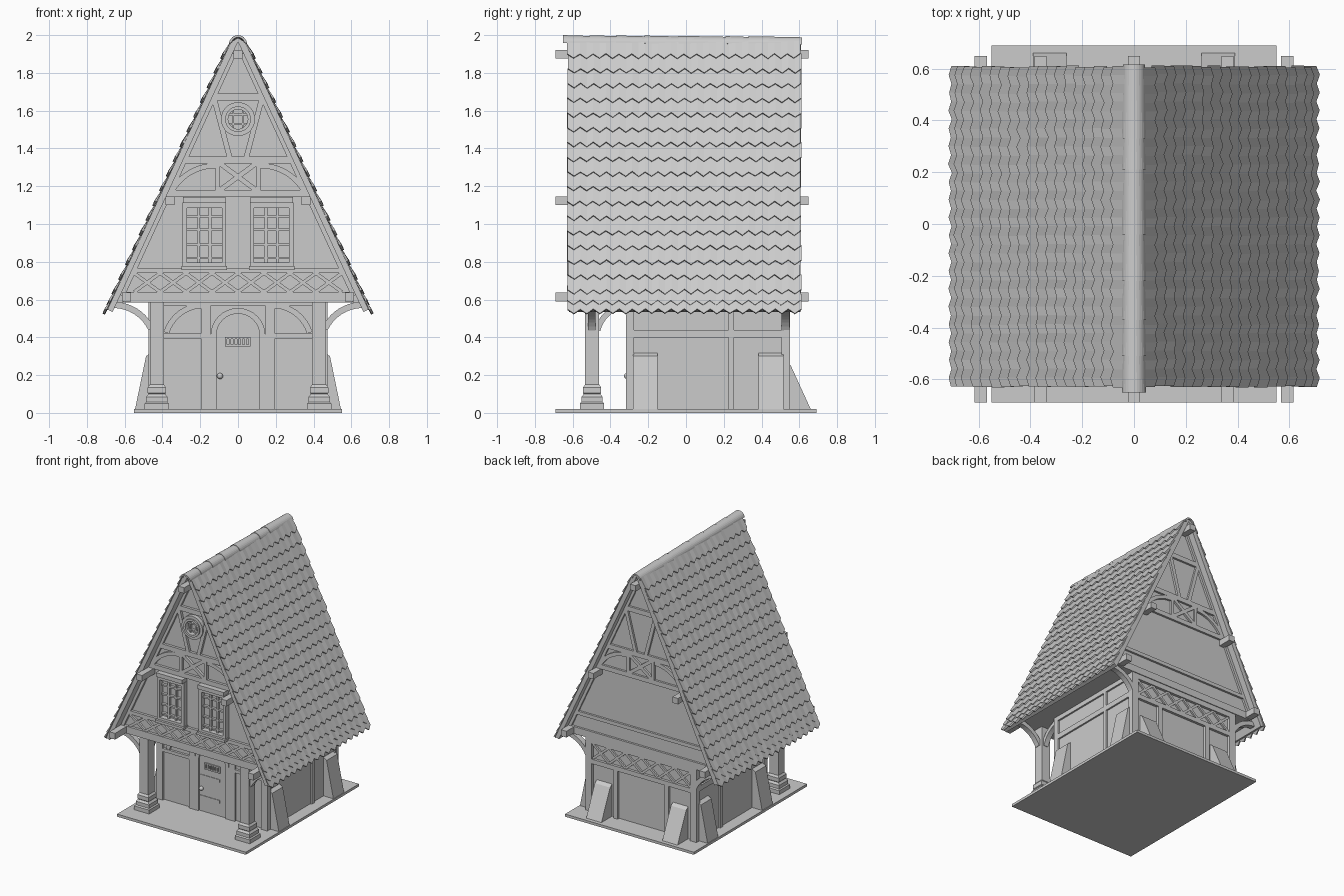
import bpy, bmesh, math, random

if "Cube" in bpy.data.objects:
    bpy.data.objects.remove(bpy.data.objects["Cube"])
random.seed(4)


def finish(name, bm):
    bmesh.ops.recalc_face_normals(bm, faces=bm.faces)
    me = bpy.data.meshes.new(name)
    bm.to_mesh(me)
    bm.free()
    ob = bpy.data.objects.new(name, me)
    bpy.context.collection.objects.link(ob)
    return ob


def prism(name, polys, axis, a, b):
    """Extrude 2D outlines from a to b; outlines are (x,z) for axis y, (y,z) for x, (x,y) for z."""
    put = {'y': lambda u, v, t: (u, t, v), 'x': lambda u, v, t: (t, u, v), 'z': lambda u, v, t: (u, v, t)}[axis]
    bm = bmesh.new()
    for pts in polys:
        va = [bm.verts.new(put(u, v, a)) for u, v in pts]
        vb = [bm.verts.new(put(u, v, b)) for u, v in pts]
        bm.faces.new(va)
        bm.faces.new(vb)
        for i in range(len(pts)):
            j = (i + 1) % len(pts)
            bm.faces.new((va[i], va[j], vb[j], vb[i]))
    return finish(name, bm)


def rect(u0, u1, v0, v1):
    return [(u0, v0), (u1, v0), (u1, v1), (u0, v1)]


def bar(p, q, w):
    dx, dy = q[0] - p[0], q[1] - p[1]
    k = w / 2 / math.hypot(dx, dy)
    n = (-dy * k, dx * k)
    return [(p[0] + n[0], p[1] + n[1]), (q[0] + n[0], q[1] + n[1]),
            (q[0] - n[0], q[1] - n[1]), (p[0] - n[0], p[1] - n[1])]


def arc(c, r0, r1, a0, a1, n=10):
    ang = [math.radians(a0 + (a1 - a0) * i / n) for i in range(n + 1)]
    return ([(c[0] + r1 * math.cos(t), c[1] + r1 * math.sin(t)) for t in ang] +
            [(c[0] + r0 * math.cos(t), c[1] + r0 * math.sin(t)) for t in reversed(ang)])


def flip(polys):
    return polys + [[(-u, v) for u, v in p] for p in polys]


def lattice(u0, u1, v0, v1, n, w=0.018):
    s = (u1 - u0) / n
    out = []
    for i in range(n):
        a, b = u0 + i * s, u0 + (i + 1) * s
        out += [bar((a, v0), (b, v1), w), bar((a, v1), (b, v0), w)]
    return out


# Base plate, ground floor walls and upper gable body
prism("base_plate", [rect(-.55, .55, -.69, .69)], 'z', 0, .02)
prism("ground_floor_walls", [rect(-.46, .46, -.30, .53)], 'z', .02, .59)
prism("upper_gable_body", [[(-.641, .585), (.641, .585), (0, 1.97)]], 'y', -.53, .54)

# Roof boards under the tiles
DX, DZ = .419, -.908


def slope(s, n):
    return (s * DX - n * DZ, 2.045 + s * DZ + n * DX)


for side, sg in (("right", 1), ("left", -1)):
    pts = [(0, 1.985), slope(.09, 0), slope(1.65, 0), slope(1.65, -.03), (0, 1.965)]
    prism("roof_boards_" + side, [[(u * sg, v) for u, v in pts]], 'y', -.62, .605)
    # Overlapping tile rows with a zigzag lower edge
    bm = bmesh.new()
    teeth = 18
    for s0 in [.177 + .0859 * r for r in range(17)] + [1.615, 1.665]:
        y0, y1 = -.628 + random.uniform(-.003, .003), .61 + random.uniform(-.006, .003)
        prev = None
        for i in range(teeth * 2 + 1):
            y = y0 + (y1 - y0) * i / (teeth * 2)
            low = s0 + (.013 if i % 2 else -.013) + random.uniform(-.002, .002)
            n = .014 + random.uniform(-.002, .002)
            cur = []
            for s, h in ((max(s0 - .105, .085), .002), (low, n), (low, n - .012)):
                u, v = slope(s, h)
                cur.append(bm.verts.new((u * sg, y, v)))
            if prev:
                for k in range(3):
                    m = (k + 1) % 3
                    bm.faces.new((prev[k], prev[m], cur[m], cur[k]))
            else:
                bm.faces.new(cur)
            prev = cur
        bm.faces.new(prev)
    finish("roof_tiles_" + side, bm)

# Ridge caps: tapered half-round tiles lapping each other
ys = [-.65, -.50, -.36, -.21, -.03, .22, .34, .615]
bm = bmesh.new()
for i in range(len(ys) - 1):
    rings = []
    for y, r in ((ys[i] - .01 * (i > 0), .047), (ys[i + 1], .043)):
        zc = 1.953 - .006 * (y + .65)
        rings.append([bm.verts.new((u, y, zc + v)) for u, v in arc((0, 0), r - .012, r, 8, 172, 12)])
    for j in range(len(rings[0])):
        k = (j + 1) % len(rings[0])
        bm.faces.new((rings[0][j], rings[0][k], rings[1][k], rings[1][j]))
    bm.faces.new(rings[0])
    bm.faces.new(rings[1])
finish("ridge_caps", bm)

# Purlins whose ends stick out of both gables
prism("purlins", [rect(-.024, .024, 1.875, 1.92)] +
      flip([rect(.337, .385, 1.1, 1.146), rect(.567, .615, .59, .638)]), 'y', -.69, .648)

# Gable timbers shared by front and back
frame = [rect(-.61, .61, .585, .64), rect(-.55, .55, .74, .768), rect(-.365, .365, 1.145, 1.18),
         rect(-.285, .285, 1.32, 1.357), rect(-.132, .132, 1.655, 1.692)]
frame += flip([bar((.613, .62), (.022, 1.9), .024), bar((.125, 1.66), (.045, 1.355), .028),
               arc((.12, 1.045), .25, .278, 30, 90), rect(.095, .118, 1.18, 1.32)])
frame += lattice(-.095, .095, 1.18, 1.32, 1, .026)
prism("front_gable_timbers", frame, 'y', -.55, -.525)
prism("back_gable_timbers", frame, 'y', .535, .556)
prism("front_frieze_lattice", lattice(-.55, .55, .64, .74, 8), 'y', -.545, -.525)

# Casement windows
for side, cx in (("left", -.178), ("right", .178)):
    out = [rect(cx - .115, cx - .092, .775, 1.115), rect(cx + .092, cx + .115, .775, 1.115),
           rect(cx - .095, cx + .095, 1.085, 1.115), rect(cx - .095, cx + .095, .775, .795)]
    prism("window_frame_" + side, out, 'y', -.57, -.525)
    prism("window_header_and_sill_" + side, [rect(cx - .112, cx + .112, 1.112, 1.143),
          rect(cx - .12, cx + .12, .757, .777)], 'y', -.588, -.525)
    bars = [rect(cx + d - .007, cx + d + .007, .79, 1.09) for d in (-.03, .03)]
    bars += [rect(cx - .095, cx + .095, z - .006, z + .006) for z in (.82, .89, .97, 1.04)]
    prism("window_bars_" + side, bars, 'y', -.55, -.525)

# Round attic window
c = (0, 1.555)
prism("round_window_outer_ring", [arc(c, .066, .09, 0, 180, 14), arc(c, .066, .09, 180, 360, 14)], 'y', -.56, -.525)
prism("round_window_inner_ring", [arc(c, .052, .068, 0, 180, 14), arc(c, .052, .068, 180, 360, 14)], 'y', -.57, -.525)
cross = [rect(d - .005, d + .005, 1.505, 1.605) for d in (-.025, .025)]
cross += [rect(-.05, .05, z - .005, z + .005) for z in (1.53, 1.58)]
prism("round_window_bars", cross, 'y', -.55, -.525)

# Porch posts on stepped plinths
for side, sg in (("right", 1), ("left", -1)):
    bm = bmesh.new()
    x, y = .43 * sg, -.497
    loops = []
    for h, z in ((.064, .02), (.064, .05), (.056, .058), (.056, .085), (.044, .1), (.048, .105),
                 (.048, .135), (.037, .15), (.037, .59)):
        loops.append([bm.verts.new((x + a * h, y + b * h, z)) for a, b in ((-1, -1), (1, -1), (1, 1), (-1, 1))])
    for lo, hi in zip(loops, loops[1:]):
        for j in range(4):
            bm.faces.new((lo[j], lo[j - 1], hi[j - 1], hi[j]))
    bm.faces.new(loops[0])
    bm.faces.new(loops[-1])
    finish("porch_post_" + side, bm)
    # Brace from post back to the house
    prism("porch_brace_" + side, [arc((-.29, .39), .17, .20, 90, 165)], 'x', x - .02, x + .02)

# Eave brackets
eave = flip([arc((.66, .35), .205, .238, 88, 155)])
prism("front_eave_brackets", eave, 'y', -.52, -.48)
prism("back_eave_brackets", eave, 'y', .505, .548)

# Ground floor timbers: front, back and sides
prism("front_wall_timbers", flip([rect(.145, .195, .02, .585), rect(.42, .47, .02, .585), rect(.19, .42, .395, .42),
      arc((.18, .36), .195, .225, 18, 90)]) + [rect(-.46, .46, .565, .59)], 'y', -.318, -.29)
prism("back_wall_timbers", [rect(-.46, .46, .39, .425), rect(-.46, .46, .545, .588)] +
      flip([rect(.42, .475, .02, .585), rect(.20, .235, .02, .40)]), 'y', .52, .55)
prism("back_wall_lattice", lattice(-.42, .42, .425, .545, 6), 'y', .52, .543)
sides = [rect(-.318, -.275, .02, .585), rect(.505, .545, .02, .585), rect(-.28, .51, .40, .44),
         rect(-.28, .51, .55, .585), rect(.225, .255, .02, .55)]
for side, sg in (("right", 1), ("left", -1)):
    prism("side_wall_timbers_" + side, sides, 'x', .45 * sg, .473 * sg)

# Sloping buttresses
wedge = flip([[(.45, .02), (.545, .02), (.487, .3), (.45, .325)]])
prism("side_buttresses_front", wedge, 'y', -.28, -.15)
prism("side_buttresses_back", wedge, 'y', .385, .515)
back = [[(.52, .02), (.66, .02), (.555, .25), (.52, .275)]]
for side, sg in (("right", 1), ("left", -1)):
    prism("back_buttress_" + side, back, 'x', .26 * sg, .39 * sg)

# Arched door with frame, straps, grille and knob
prism("door_leaf", [rect(-.135, .135, .02, .41)] + [arc((0, .41), 0, .135, 0, 180, 16)[:17]], 'y', -.306, -.29)
prism("door_arch", [arc((0, .41), .115, .145, 0, 180, 16)] + flip([rect(.115, .145, .02, .41)]), 'y', -.318, -.29)
prism("door_straps", [rect(-.11, .06, z, z + .022) for z in (.12, .28)], 'y', -.310, -.30)
prism("door_grille", [rect(-.068, .065, .352, .362), rect(-.068, .065, .392, .402)] +
      [rect(-.068 + i * .0205, -.058 + i * .0205, .36, .395) for i in range(7)], 'y', -.315, -.30)
bm = bmesh.new()
bmesh.ops.create_uvsphere(bm, u_segments=12, v_segments=8, radius=.016)
bmesh.ops.translate(bm, verts=bm.verts, vec=(-.095, -.312, .195))
for f in bm.faces:
    f.smooth = True
finish("door_knob", bm)
